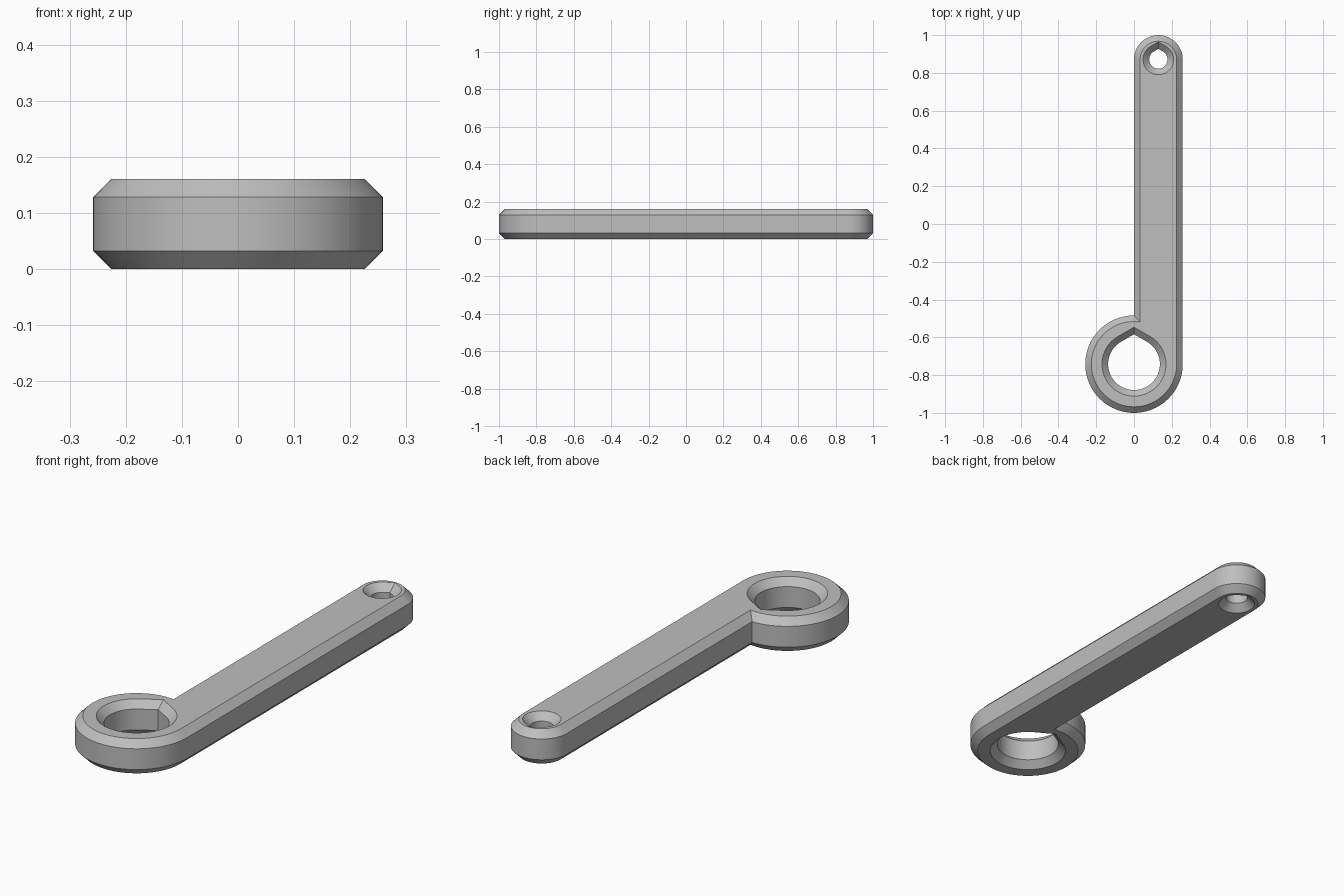
import bpy, bmesh, math

if "Cube" in bpy.data.objects:
    bpy.data.objects.remove(bpy.data.objects["Cube"])

H, C = 0.161, 0.0323              # thickness and chamfer
BIG, BIG_R, BIG_HOLE = (0.0, -0.742), 0.258, 0.137
TIP, TIP_R, TIP_HOLE = (0.129, 0.871), 0.129, 0.0485


def arc(centre, r, a0, a1, n):
    return [(centre[0] + r * math.cos(a0 + (a1 - a0) * i / n),
             centre[1] + r * math.sin(a0 + (a1 - a0) * i / n)) for i in range(n + 1)]


# Outer profile inset by d: ring arc, then straight arm with round tip
def outline(d):
    start = math.acos(d / (BIG_R - d))
    return (arc(BIG, BIG_R - d, start, 2 * math.pi, 72)
            + arc(TIP, TIP_R - d, 0, math.pi, 40))


# Teardrop hole: round with a pointed 30 degree roof toward +y
def teardrop(centre, r, n):
    pts = arc(centre, r, math.radians(120), math.radians(420), n)
    return pts + [(centre[0], centre[1] + r / math.cos(math.radians(30)))]


def add_wall(bm, profiles):
    """Stack loops at the four chamfer heights, join them, return end loops."""
    rings = [[bm.verts.new((x, y, z)) for x, y in pts]
             for pts, z in zip(profiles, (0, C, H - C, H))]
    n = len(rings[0])
    for lo, hi in zip(rings, rings[1:]):
        for i in range(n):
            j = (i + 1) % n
            bm.faces.new((lo[i], lo[j], hi[j], hi[i]))
    return rings[0], rings[-1]


bm = bmesh.new()
walls = [add_wall(bm, [outline(d) for d in (C, 0, 0, C)])]
for centre, r, n in ((BIG, BIG_HOLE, 60), (TIP, TIP_HOLE, 40)):
    walls.append(add_wall(bm, [teardrop(centre, r + d, n) for d in (C, 0, 0, C)]))

# Flat top and bottom with the holes left open
for side in (0, 1):
    edges = []
    for wall in walls:
        loop = wall[side]
        edges += [bm.edges.get((loop[i - 1], loop[i])) for i in range(len(loop))]
    bmesh.ops.triangle_fill(bm, edges=edges, use_beauty=True,
                            normal=(0, 0, 1 if side else -1))
bmesh.ops.recalc_face_normals(bm, faces=bm.faces)

mesh = bpy.data.meshes.new("lever_arm")
bm.to_mesh(mesh)
bm.free()
lever = bpy.data.objects.new("lever_arm", mesh)
bpy.context.collection.objects.link(lever)

grey = bpy.data.materials.new("plain_grey")
grey.diffuse_color = (0.52, 0.52, 0.52, 1)
grey.use_nodes = True
grey.node_tree.nodes["Principled BSDF"].inputs["Base Color"].default_value = grey.diffuse_color
mesh.materials.append(grey)

bpy.context.view_layer.objects.active = lever
lever.select_set(True)
bpy.ops.object.shade_smooth_by_angle(angle=math.radians(25))
